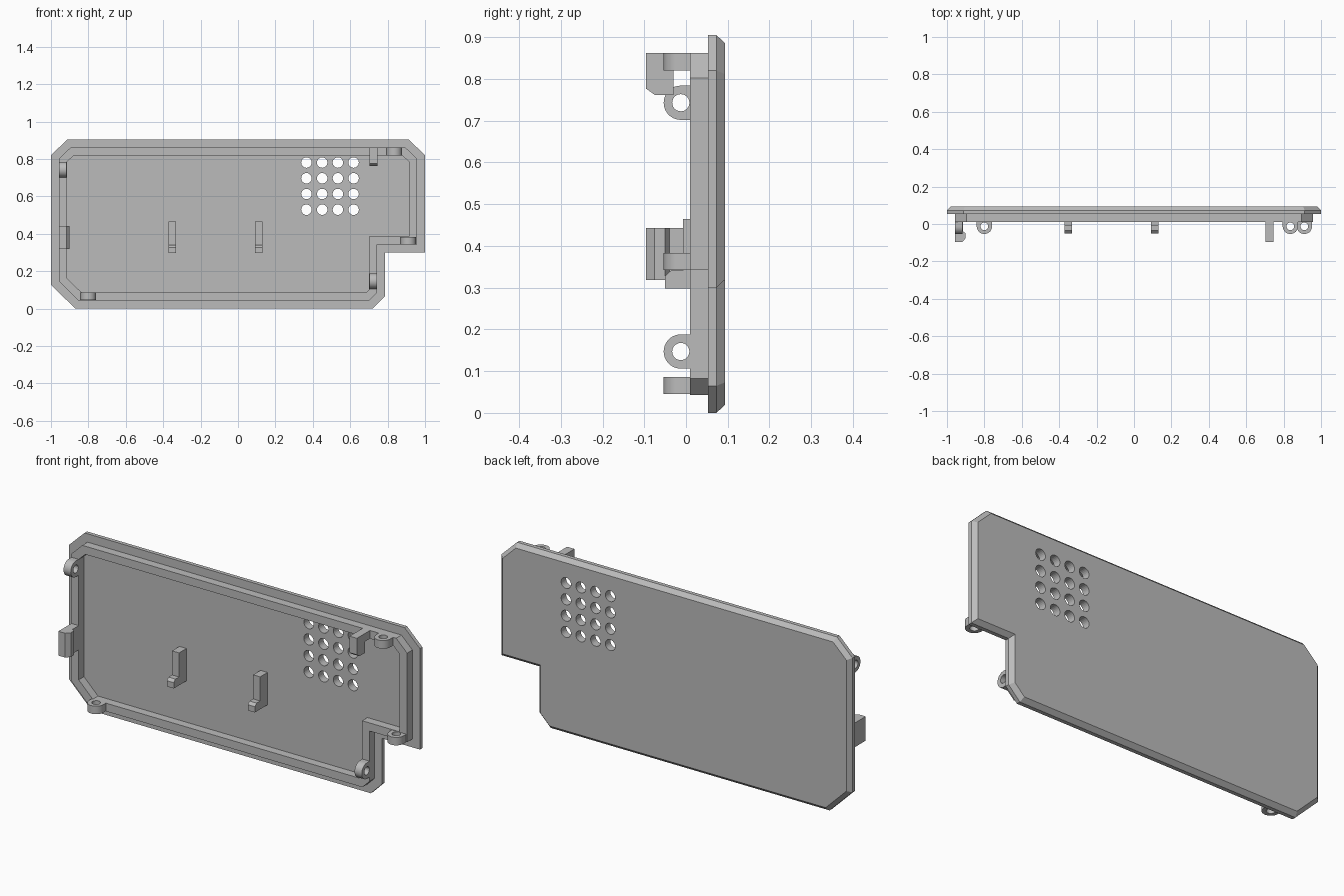
import bpy, bmesh, math
from mathutils import Vector

if "Cube" in bpy.data.objects:
    bpy.data.objects.remove(bpy.data.objects["Cube"], do_unlink=True)

grey = bpy.data.materials.new("plain grey")
grey.use_nodes = True
COLOUR = (0.5, 0.5, 0.5, 1)
grey.diffuse_color = COLOUR
grey.node_tree.nodes["Principled BSDF"].inputs["Base Color"].default_value = COLOUR


def make_object(name, bm):
    bmesh.ops.recalc_face_normals(bm, faces=bm.faces)
    mesh = bpy.data.meshes.new(name)
    bm.to_mesh(mesh)
    bm.free()
    mesh.materials.append(grey)
    obj = bpy.data.objects.new(name, mesh)
    bpy.context.collection.objects.link(obj)
    return obj


def bridge(bm, a, b):
    n = len(a)
    for i in range(n):
        j = (i + 1) % n
        bm.faces.new((a[i], a[j], b[j], b[i]))


def inset(points, d):
    """Mitred inward offset of a counter-clockwise outline."""
    pts = [Vector(p) for p in points]
    out = []
    for i, p in enumerate(pts):
        e1 = (p - pts[i - 1]).normalized()
        e2 = (pts[(i + 1) % len(pts)] - p).normalized()
        n1, n2 = Vector((-e1.y, e1.x)), Vector((-e2.y, e2.x))
        out.append(p + (n1 + n2) * d / (1 + n1.dot(n2)))
    return out


def ring(bm, points, y):
    return [bm.verts.new((x, y, z)) for x, z in points]


def prism(name, profile, place, w0, w1):
    """Extrude a profile; place(u, v, w) maps it into the model."""
    bm = bmesh.new()
    a = [bm.verts.new(place(u, v, w0)) for u, v in profile]
    b = [bm.verts.new(place(u, v, w1)) for u, v in profile]
    bm.faces.new(a)
    bm.faces.new(b)
    bridge(bm, a, b)
    return make_object(name, bm)


# Cover outline, counter-clockwise in x and z
outline = [(-0.87, 0), (0.72, 0), (0.785, 0.065), (0.785, 0.30), (1, 0.30),
           (1, 0.82), (0.912, 0.905), (-0.912, 0.905), (-1, 0.82), (-1, 0.128)]

# Cover plate with a chamfered back edge
bm = bmesh.new()
front = ring(bm, outline, 0.053)
middle = ring(bm, outline, 0.073)
back = ring(bm, inset(outline, 0.02), 0.094)
bm.faces.new(front)
bm.faces.new(back)
bridge(bm, front, middle)
bridge(bm, middle, back)
plate = make_object("cover_plate", bm)

# Grid of speaker holes cut through the plate
bm = bmesh.new()
for i in range(4):
    for k in range(4):
        cx, cz = 0.366 + 0.084 * i, 0.529 + 0.084 * k
        circle = [(cx + 0.028 * math.cos(t * math.tau / 24),
                   cz + 0.028 * math.sin(t * math.tau / 24)) for t in range(24)]
        a, b = ring(bm, circle, 0.0), ring(bm, circle, 0.15)
        bm.faces.new(a)
        bm.faces.new(b)
        bridge(bm, a, b)
cutter = make_object("hole_cutter", bm)
cutter.hide_render = True
mod = plate.modifiers.new("holes", "BOOLEAN")
mod.operation = "DIFFERENCE"
mod.solver = "EXACT"
mod.object = cutter
bpy.context.view_layer.update()
cut = bpy.data.meshes.new_from_object(
    plate.evaluated_get(bpy.context.evaluated_depsgraph_get()))
plate.modifiers.clear()
plate.data = cut
bpy.data.objects.remove(cutter, do_unlink=True)

# Raised rim following the outline
bm = bmesh.new()
outer, inner = inset(outline, 0.043), inset(outline, 0.085)
loops = [ring(bm, outer, 0.01), ring(bm, inner, 0.01),
         ring(bm, inner, 0.054), ring(bm, outer, 0.054)]
for i in range(4):
    bridge(bm, loops[i], loops[(i + 1) % 4])
make_object("rim", bm)


# Screw lugs: rounded top, square foot, round hole
def lug(name, centre, w0, w1, along_x):
    a, yc, hole = 0.041, -0.0125, 0.0205
    h = a * math.tan(math.radians(30))
    bm = bmesh.new()

    def vert(r, t, w):
        u, y = centre + r * math.cos(t), yc + r * math.sin(t)
        return bm.verts.new((w, y, u) if along_x else (u, y, w))

    angles = [math.radians(10 * i) for i in range(36)]
    radii = []
    for t in angles:
        c, s = abs(math.cos(t)), math.sin(t)
        radii.append(a if s < 1e-6 else min(a / max(c, 1e-6), h / s))
    rings = []
    for w, is_outer in ((w0, True), (w0, False), (w1, False), (w1, True)):
        rings.append([vert(r if is_outer else hole, t, w) for r, t in zip(radii, angles)])
    for i in range(4):
        bridge(bm, rings[i], rings[(i + 1) % 4])
    obj = make_object(name, bm)
    bpy.ops.object.select_all(action="DESELECT")
    obj.select_set(True)
    bpy.context.view_layer.objects.active = obj
    bpy.ops.object.shade_smooth_by_angle(angle=math.radians(30))


lug("lug_right_upper", 0.743, -0.957, -0.916, True)
lug("lug_left_lower", 0.147, 0.702, 0.743, True)
lug("lug_bottom", -0.80, 0.045, 0.086, False)
lug("lug_top", 0.836, 0.82, 0.862, False)
lug("lug_notch", 0.911, 0.342, 0.383, False)

# Side snap hook, profile in x and y
prism("side_hook", [(-0.957, 0.012), (-0.915, 0.012), (-0.915, -0.04), (-0.90, -0.05),
                    (-0.90, -0.076), (-0.918, -0.096), (-0.957, -0.096)],
      lambda u, v, w: (u, v, w), 0.318, 0.443)

# Top snap hook, profile in y and z
prism("top_hook", [(0.012, 0.862), (-0.096, 0.862), (-0.096, 0.777), (-0.075, 0.762),
                   (-0.03, 0.762), (-0.03, 0.82), (0.012, 0.82)],
      lambda u, v, w: (w, u, v), 0.703, 0.745)

# Stepped board supports, profile in y and z
support = [(0.054, 0.298), (-0.05, 0.298), (-0.05, 0.328), (-0.036, 0.341),
           (-0.007, 0.341), (-0.007, 0.465), (0.054, 0.465)]
for name, x in (("support_right", -0.351), ("support_left", 0.111)):
    prism(name, support, lambda u, v, w: (w, u, v), x - 0.02, x + 0.02)
